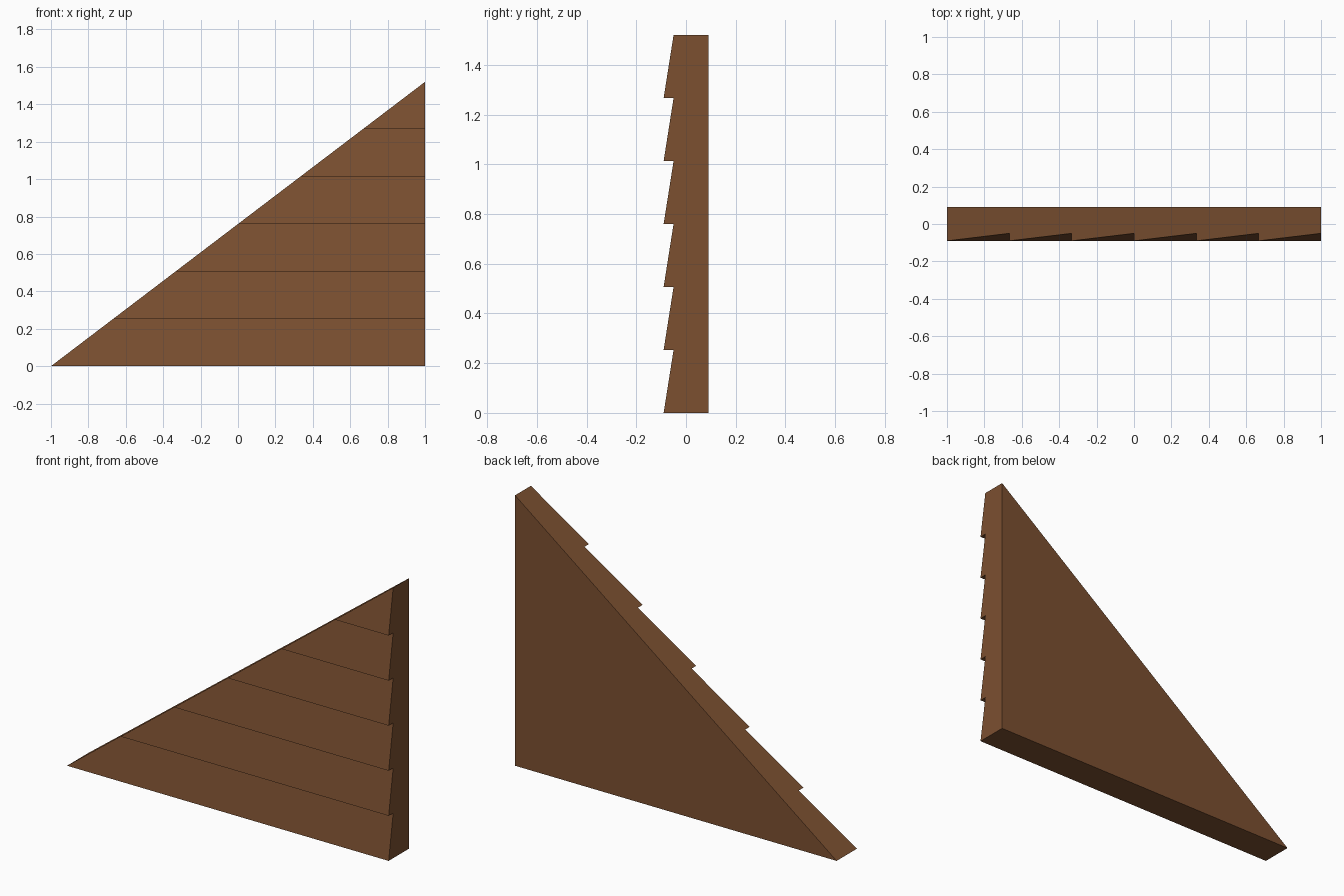
import bpy, bmesh

cube = bpy.data.objects.get("Cube")
if cube:
    bpy.data.objects.remove(cube, do_unlink=True)

HEIGHT = 1.52
BOARDS = 6
FRONT, LAP, BACK = -0.09, -0.05, 0.09

wood = bpy.data.materials.new("brown_wood")
wood.use_nodes = True
colour = (0.2, 0.08, 0.03, 1)
wood.diffuse_color = colour
wood.node_tree.nodes["Principled BSDF"].inputs["Base Color"].default_value = colour

# Overlapping board profile (y, z), from the bottom up, closed by the flat back
step = HEIGHT / BOARDS
profile = []
for i in range(BOARDS):
    profile += [(FRONT, i * step), (LAP, (i + 1) * step)]
profile += [(BACK, HEIGHT), (BACK, 0)]

# Upright end at +x, the other end follows the roof slope
bm = bmesh.new()
upright = [bm.verts.new((1, y, z)) for y, z in profile]
slope = [bm.verts.new((-1 + 2 * z / HEIGHT, y, z)) for y, z in profile]
bm.faces.new(upright)
bm.faces.new(slope[::-1])
for i in range(len(profile)):
    j = (i + 1) % len(profile)
    bm.faces.new((upright[i], slope[i], slope[j], upright[j]))

# Both ends meet in a single edge at the peak
bmesh.ops.remove_doubles(bm, verts=bm.verts, dist=0.0001)
bmesh.ops.recalc_face_normals(bm, faces=bm.faces)

mesh = bpy.data.meshes.new("gable_siding")
bm.to_mesh(mesh)
bm.free()
mesh.materials.append(wood)
siding = bpy.data.objects.new("gable_siding", mesh)
bpy.context.collection.objects.link(siding)
